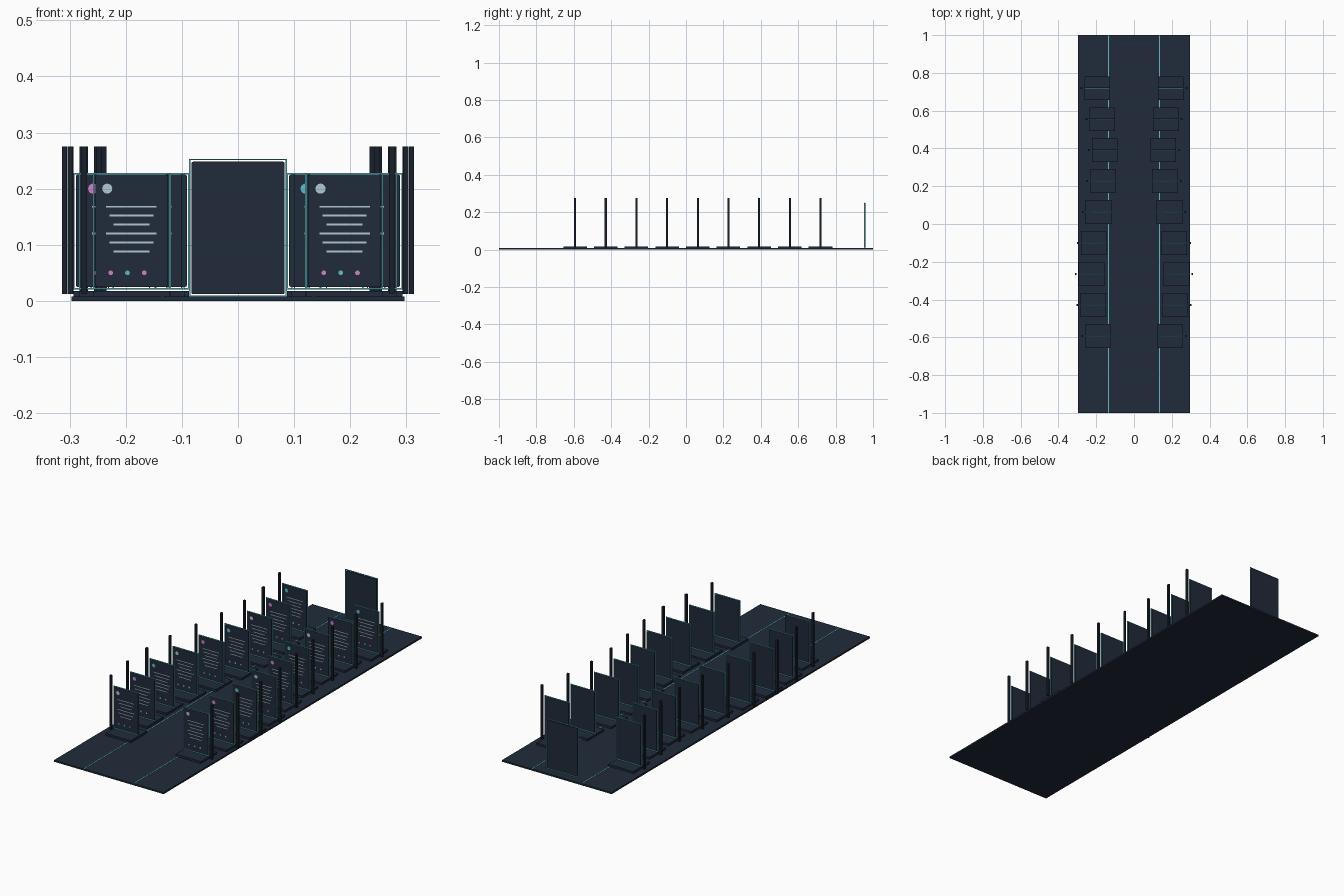
import bpy, bmesh, math
from mathutils import Matrix, Vector

cube = bpy.data.objects.get("Cube")
if cube:
    bpy.data.objects.remove(cube)


def material(name, colour):
    m = bpy.data.materials.new(name)
    m.use_nodes = True
    m.diffuse_color = (*colour, 1)
    m.node_tree.nodes["Principled BSDF"].inputs["Base Color"].default_value = (*colour, 1)
    return m


SLATE = material("slate", (0.0145, 0.024, 0.042))
DARK = material("dark_slate", (0.0095, 0.0145, 0.0245))
TEAL = material("teal", (0.11, 0.52, 0.58))
PINK = material("pink", (0.62, 0.22, 0.60))
PALE = material("pale_blue", (0.45, 0.58, 0.66))


def finish(name, bm, mat):
    mesh = bpy.data.meshes.new(name)
    bm.to_mesh(mesh)
    bm.free()
    mesh.materials.append(mat)
    obj = bpy.data.objects.new(name, mesh)
    bpy.context.collection.objects.link(obj)
    return obj


def add_box(bm, centre, size):
    mat = Matrix.Translation(centre) @ Matrix.Diagonal((*size, 1))
    return bmesh.ops.create_cube(bm, size=1, matrix=mat)["verts"]


def box(name, centre, size, mat):
    bm = bmesh.new()
    add_box(bm, centre, size)
    return finish(name, bm, mat)


def board(name, x, y, z0, z1, width, mat):
    """Thin upright slab with softly rounded corners."""
    bm = bmesh.new()
    add_box(bm, (x, y, (z0 + z1) / 2), (width, 0.006, z1 - z0))
    corners = [e for e in bm.edges
               if abs((e.verts[0].co - e.verts[1].co).normalized().y) > 0.9]
    bmesh.ops.bevel(bm, geom=corners, offset=0.003, segments=3,
                    profile=0.5, affect='EDGES')
    return finish(name, bm, mat)


def frame(name, x, y, z0, z1, width, bar, mat):
    """Four thin bars around a board."""
    bm = bmesh.new()
    mid = (z0 + z1) / 2
    for s in (-1, 1):
        add_box(bm, (x + s * (width - bar) / 2, y, mid), (bar, 0.004, z1 - z0))
    for z in (z0 + bar / 2, z1 - bar / 2):
        add_box(bm, (x, y, z), (width - 2 * bar, 0.004, bar))
    return finish(name, bm, mat)


def disc(name, x, y, z, radius, mat):
    bm = bmesh.new()
    turn = Matrix.Translation((x, y, z)) @ Matrix.Rotation(math.pi / 2, 4, 'X')
    bmesh.ops.create_cone(bm, cap_ends=True, segments=20, radius1=radius,
                          radius2=radius, depth=0.002, matrix=turn)
    return finish(name, bm, mat)


# Walkway with two guide lines
box("floor", (0, 0, 0.004), (0.594, 2, 0.008), SLATE)
for side, label in ((-1, "right"), (1, "left")):
    box(f"guide_line_{label}", (side * 0.135, 0, 0.0085), (0.004, 2, 0.001), TEAL)


def station(i, side, label):
    """One display board on its pad, with a post on the outer side."""
    x = side * (0.19 + 0.035 * math.sin(0.8 * i))
    y = -0.593 + 0.164 * i
    tag = f"{label}_{i + 1}"
    face = y - 0.0035

    box(f"pad_{tag}", (x, y, 0.013), (0.136, 0.126, 0.010), SLATE)
    board(f"board_{tag}", x, y, 0.025, 0.225, 0.128, SLATE)
    frame(f"board_frame_{tag}", x, y, 0.020, 0.228, 0.137, 0.0025, TEAL)
    box(f"post_{tag}", (x + side * 0.084, y, 0.1435), (0.009, 0.011, 0.263), DARK)

    # Rows of pale bars on the face
    bm = bmesh.new()
    for row in range(6):
        add_box(bm, (x, face, 0.168 - 0.016 * row),
                ((0.09, 0.078, 0.064)[row % 3], 0.002, 0.003))
    finish(f"bars_{tag}", bm, PALE)

    # Badge above and three dots below
    disc(f"badge_{tag}", x - 0.043, face, 0.2, 0.009, (PALE, PINK, TEAL)[i % 3])
    for k in range(3):
        disc(f"dot_{tag}_{k + 1}", x - 0.037 + 0.03 * k, face, 0.05, 0.0042,
             (PINK, TEAL, PINK)[k])


for side, label in ((-1, "right"), (1, "left")):
    for i in range(9):
        station(i, side, label)

# Large board closing the far end
board("end_board", 0, 0.956, 0.012, 0.248, 0.166, SLATE)
frame("end_frame", 0, 0.956, 0.008, 0.253, 0.174, 0.002, TEAL)
